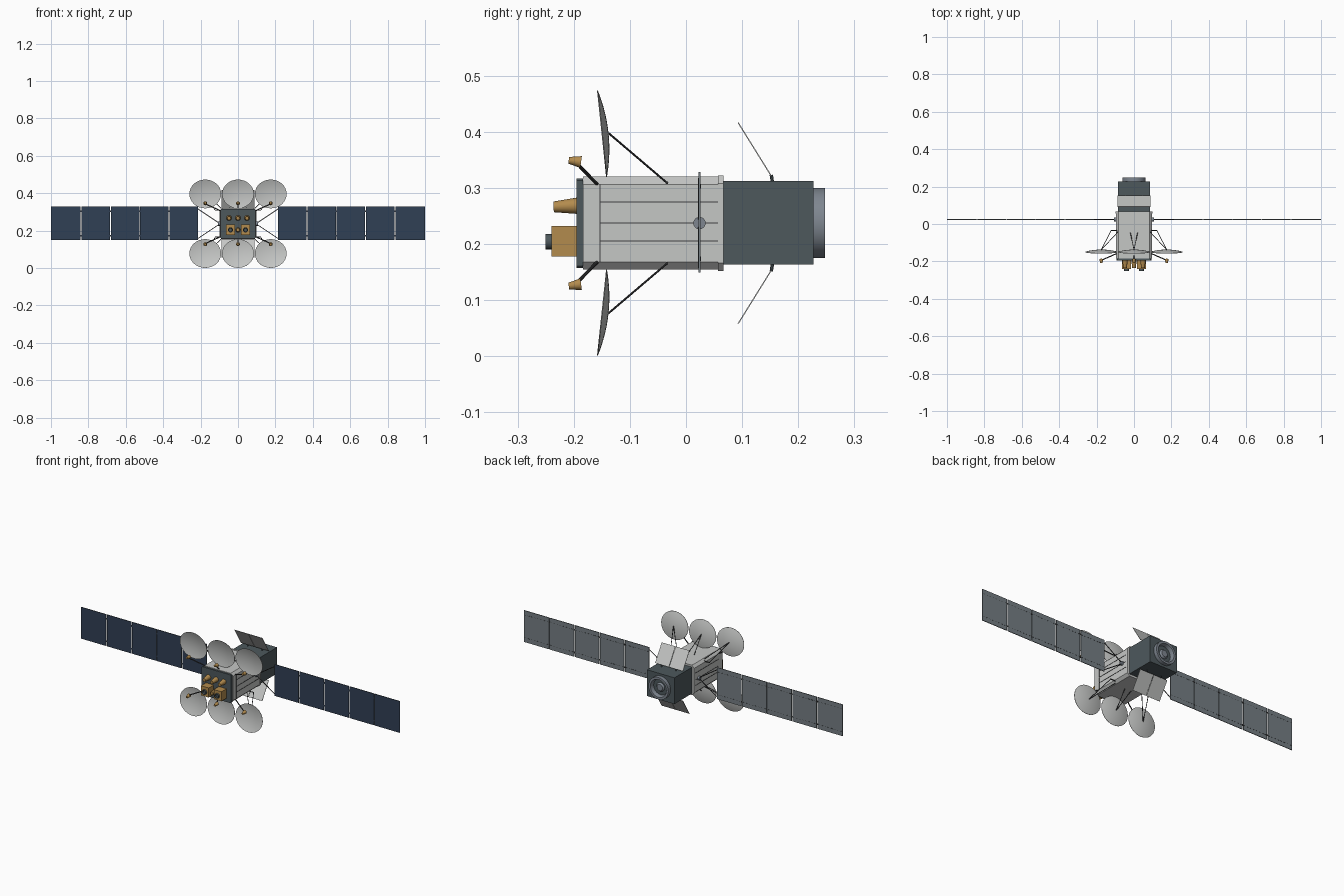
import bpy, bmesh, math
from mathutils import Vector, Matrix

cube = bpy.data.objects.get("Cube")
if cube:
    bpy.data.objects.remove(cube, do_unlink=True)

MID = 0.237  # height of the body axis


def material(name, r, g, b):
    m = bpy.data.materials.new(name)
    m.use_nodes = True
    m.diffuse_color = (r, g, b, 1)
    node = m.node_tree.nodes["Principled BSDF"]
    node.inputs["Base Color"].default_value = (r, g, b, 1)
    node.inputs["Roughness"].default_value = 0.7
    return m


grey = material("light grey", 0.56, 0.57, 0.56)
dark = material("dark slate", 0.075, 0.098, 0.108)
gold = material("gold", 0.45, 0.26, 0.075)
navy = material("solar navy", 0.03, 0.05, 0.09)
backing = material("panel backing grey", 0.18, 0.21, 0.23)
steel = material("steel blue", 0.21, 0.24, 0.28)
black = material("strut charcoal", 0.045, 0.047, 0.05)


def finish(bm, name, *mats, smooth=False):
    bmesh.ops.recalc_face_normals(bm, faces=bm.faces)
    mesh = bpy.data.meshes.new(name)
    bm.to_mesh(mesh)
    bm.free()
    for m in mats:
        mesh.materials.append(m)
    ob = bpy.data.objects.new(name, mesh)
    bpy.context.collection.objects.link(ob)
    if smooth:
        bpy.ops.object.select_all(action='DESELECT')
        ob.select_set(True)
        bpy.context.view_layer.objects.active = ob
        bpy.ops.object.shade_smooth_by_angle(angle=math.radians(35))
    return ob


def box(name, lo, hi, *mats):
    lo, hi = Vector(lo), Vector(hi)
    bm = bmesh.new()
    bmesh.ops.create_cube(bm, size=1, matrix=Matrix.Translation((lo + hi) / 2)
                          @ Matrix.Diagonal((*(hi - lo), 1)))
    return finish(bm, name, *mats)


def rod(name, a, b, r1, mat, r2=None, sides=8):
    a, b = Vector(a), Vector(b)
    turn = (b - a).to_track_quat('Z', 'Y').to_matrix().to_4x4()
    bm = bmesh.new()
    bmesh.ops.create_cone(bm, cap_ends=True, segments=sides, radius1=r1,
                          radius2=r1 if r2 is None else r2, depth=(b - a).length,
                          matrix=Matrix.Translation((a + b) / 2) @ turn)
    return finish(bm, name, mat, smooth=True)


def lathe(name, profile, mat, centre, sides=32, scale=(1, 1), tilt=0.0):
    """Turn (radius, y) points about the y axis."""
    bm = bmesh.new()
    vs = [bm.verts.new((r, y, 0)) for r, y in profile]
    edges = [bm.edges.new(p) for p in zip(vs, vs[1:])]
    bmesh.ops.spin(bm, geom=vs + edges, axis=(0, 1, 0), cent=(0, 0, 0),
                   steps=sides, angle=math.tau)
    bmesh.ops.remove_doubles(bm, verts=bm.verts, dist=1e-5)
    bm.transform(Matrix.Translation(centre) @ Matrix.Rotation(tilt, 4, 'X')
                 @ Matrix.Diagonal((scale[0], 1, scale[1], 1)))
    return finish(bm, name, mat, smooth=True)


def prism(name, half_x, half_z, cut, y0, y1, mat):
    """Box along y with chamfered long edges."""
    pts = []
    for sx, sz in ((1, 1), (-1, 1), (-1, -1), (1, -1)):
        corner = [(sx * half_x, sz * (half_z - cut)), (sx * (half_x - cut), sz * half_z)]
        pts += corner if sx * sz > 0 else corner[::-1]
    bm = bmesh.new()
    face = bm.faces.new([bm.verts.new((x, y0, MID + z)) for x, z in pts])
    out = bmesh.ops.extrude_face_region(bm, geom=[face])["geom"]
    moved = [v for v in out if isinstance(v, bmesh.types.BMVert)]
    bmesh.ops.translate(bm, verts=moved, vec=(0, y1 - y0, 0))
    return finish(bm, name, mat)


# Main bus, front deck, rear collar and propulsion block
prism("main_body", 0.096, 0.083, 0.014, -0.184, 0.065, grey)
prism("front_deck", 0.093, 0.08, 0.004, -0.195, -0.184, dark)
prism("rear_collar", 0.098, 0.085, 0.014, 0.057, 0.067, grey)
box("rear_block", (-0.086, 0.066, 0.163), (0.086, 0.227, 0.312), dark)
lathe("thruster_ring", [(0.044, 0.225), (0.0625, 0.225), (0.0625, 0.248),
                        (0.05, 0.248), (0.044, 0.229), (0.044, 0.225)],
      steel, (0, 0, MID))
rod("thruster_core", (0, 0.226, MID), (0, 0.236, MID), 0.026, steel, 0.018, 24)

# Thin seams along the body sides
for s in (-1, 1):
    for z in (0.205, MID, 0.275):
        box("side_seam", (s * 0.0965 - 0.001, -0.153, z - 0.001),
            (s * 0.0965 + 0.001, 0.057, z + 0.001), black)
    box("front_seam", (s * 0.0962 - 0.0008, -0.154, 0.168),
        (s * 0.0962 + 0.0008, -0.152, 0.306), black)

# Reflector dishes with feed horns and supports, above and below
RIM, DEPTH = 0.085, 0.011
bowl = [(RIM * i / 8, DEPTH * (1 - (i / 8) ** 2)) for i in range(9)]
bowl += [(r, y - 0.0015) for r, y in reversed(bowl)]
for sz in (-1, 1):
    for sx in (-1, 0, 1):
        cx = sx * 0.175
        lathe("reflector_dish", bowl, grey, (cx, -0.149, MID + sz * 0.1593),
              scale=(1, 0.91), tilt=sz * math.radians(6))
        hub = (cx, -0.138, MID + sz * 0.1605)
        for side in (-1, 1):
            foot = (sx * 0.1 + side * 0.022, -0.034, MID + sz * 0.072)
            rod("dish_strut", hub, foot, 0.0018, black)
        if sx:
            rod("strut_mount", (sx * 0.08, -0.034, MID + sz * 0.072),
                (sx * 0.124, -0.034, MID + sz * 0.072), 0.0025, black)
        rod("feed_arm", (sx * 0.09, -0.157, MID + sz * 0.068),
            (cx, -0.194, MID + sz * 0.106), 0.003, black)
        rod("feed_horn", (cx, -0.209, MID + sz * 0.112),
            (cx, -0.187, MID + sz * 0.109), 0.006, gold, 0.0105, 16)

# Instruments on the front deck
for sx in (-1, 0, 1):
    rod("upper_horn", (sx * 0.048, -0.194, 0.268), (sx * 0.048, -0.236, 0.266),
        0.0145, gold, 0.0095, 20)
for sx in (-1, 1):
    x = sx * 0.04
    box("sensor_box", (x - 0.024, -0.24, 0.178), (x + 0.024, -0.194, 0.232), gold)
    lathe("sensor_lens", [(0, -0.241), (0.009, -0.241), (0.01, -0.25),
                          (0.0135, -0.25), (0.0135, -0.239)],
          dark, (x, 0, 0.204), sides=20)
rod("centre_horn", (0, -0.194, 0.204), (0, -0.236, 0.204), 0.013, gold, 0.009, 20)

# Tilted rear radiator flaps, two leaves each
for sz in (-1, 1):
    for sx in (-1, 1):
        bm = bmesh.new()
        vs = [bm.verts.new((sx * x, y, MID + sz * z)) for x, y, z in
              ((0.001, 0.152, 0.084), (0.087, 0.152, 0.084),
               (0.087, 0.093, 0.179), (0.001, 0.093, 0.179))]
        bm.faces.new(vs)
        flap = finish(bm, "radiator_flap", grey)
        mod = flap.modifiers.new("thickness", 'SOLIDIFY')
        mod.thickness, mod.offset = 0.002, 0
    for x in (-0.045, 0.045):
        rod("flap_hinge", (x, 0.152, MID + sz * 0.086), (x, 0.154, MID + sz * 0.073),
            0.003, dark)

# Solar wings: yoke, five panels, hinges and dashed rear wiring
START, PITCH, GAP = 0.213, 0.1574, 0.005
YP, BOTTOM, TOP = 0.024, 0.149, 0.328
for s in (-1, 1):
    rod("wing_hub", (s * 0.09, YP, MID), (s * 0.106, YP, MID), 0.011, steel, sides=16)
    for sz in (-1, 1):
        rod("wing_yoke", (s * 0.102, YP, MID + sz * 0.004),
            (s * (START + 0.003), YP, MID + sz * 0.08), 0.0022, black)
    for i in range(5):
        x0 = START + i * PITCH
        a, b = sorted((s * x0, s * (x0 + PITCH - (GAP if i < 4 else 0))))
        panel = box("solar_panel", (a, YP - 0.0018, BOTTOM), (b, YP + 0.0018, TOP),
                    backing, navy)
        for f in panel.data.polygons:
            f.material_index = 1 if f.normal.y < -0.5 else 0
        for z in (BOTTOM + 0.025, TOP - 0.025):
            if i < 4:
                xh = s * (x0 + PITCH - GAP / 2)
                box("panel_hinge", (xh - 0.005, YP + 0.0005, z - 0.004),
                    (xh + 0.005, YP + 0.003, z + 0.004), black)
            for k in range(8):
                xd = a + (b - a) * (k + 0.5) / 8
                box("wiring_dash", (xd - 0.005, YP + 0.001, z - 0.001),
                    (xd + 0.005, YP + 0.0024, z + 0.001), black)
